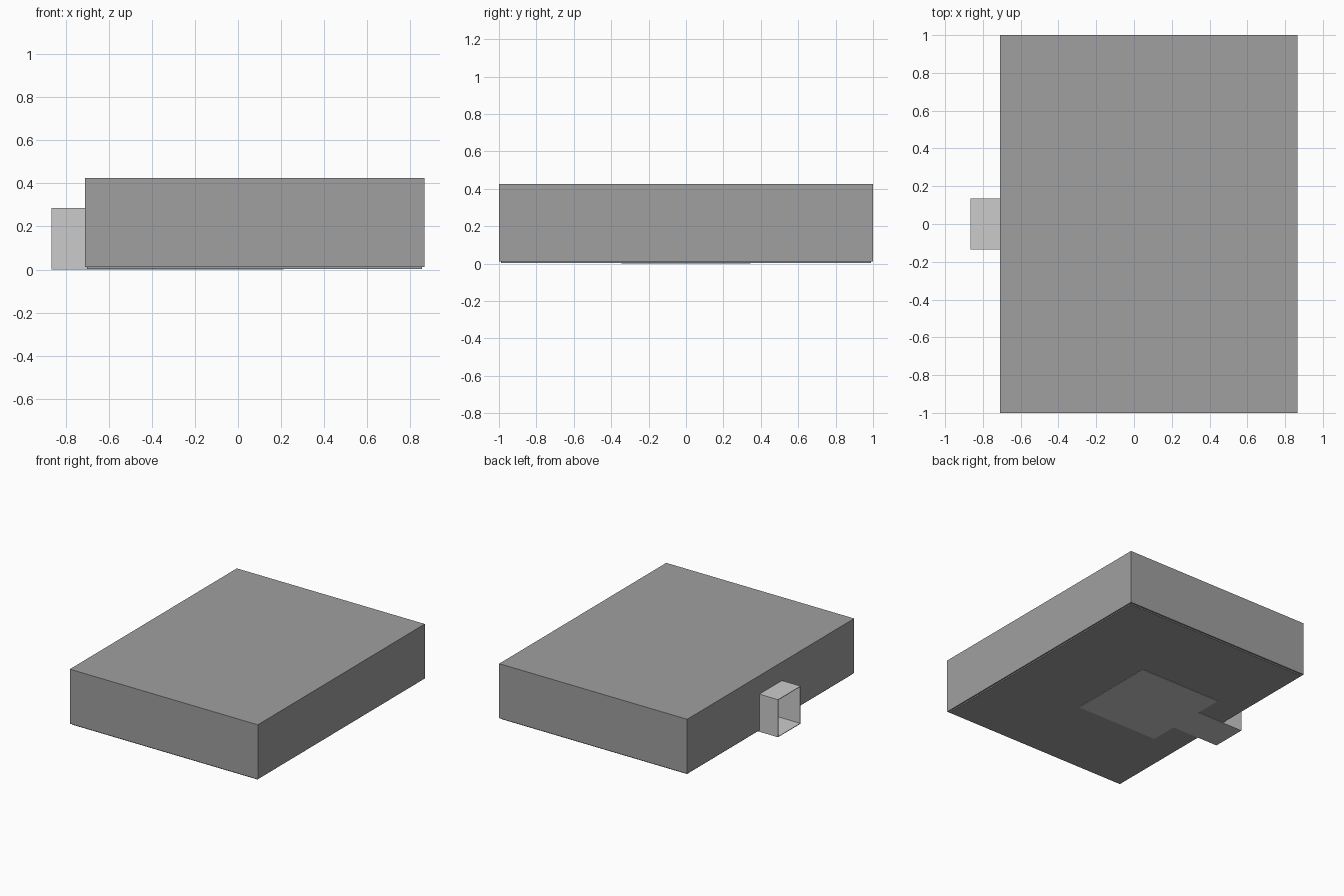
import bpy, bmesh

if "Cube" in bpy.data.objects:
    bpy.data.objects.remove(bpy.data.objects["Cube"])

dark = bpy.data.materials.new("dark_grey")
dark.diffuse_color = (0.35, 0.35, 0.35, 1)
dark.use_nodes = True
dark.node_tree.nodes["Principled BSDF"].inputs["Base Color"].default_value = dark.diffuse_color


def add(name, bm, mat=None):
    bmesh.ops.recalc_face_normals(bm, faces=bm.faces)
    me = bpy.data.meshes.new(name)
    bm.to_mesh(me)
    bm.free()
    ob = bpy.data.objects.new(name, me)
    bpy.context.collection.objects.link(ob)
    if mat:
        me.materials.append(mat)
    return ob


def prism(outline, z0, z1):
    bm = bmesh.new()
    face = bm.faces.new([bm.verts.new((x, y, z0)) for x, y in outline])
    ext = bmesh.ops.extrude_face_region(bm, geom=[face], use_keep_orig=True)
    for v in ext["geom"]:
        if isinstance(v, bmesh.types.BMVert):
            v.co.z = z1
    return bm


def rect(x0, x1, y):
    return [(x0, -y), (x1, -y), (x1, y), (x0, y)]


def plan(mouth, neck, back, room_y, hall_y):
    half = [(mouth, -hall_y), (neck, -hall_y), (neck, -room_y), (back, -room_y)]
    return half + [(x, -y) for x, y in reversed(half)]


# Thin lining: entry passage leading into a room, open at the mouth
T = 0.006
bm = prism(plan(-0.866, -0.475, 0.21, 0.345, 0.135), 0, 0.285)
mouth = [f for f in bm.faces if all(v.co.x < -0.86 for v in f.verts)]
bmesh.ops.delete(bm, geom=mouth, context='FACES_ONLY')
lining = add("passage_and_room", bm)
solid = lining.modifiers.new("thickness", 'SOLIDIFY')
solid.thickness = T
solid.offset = -1

# Hollow cut through the surrounding mass where the lining sits
cutter = add("hollow_cutter", prism(
    plan(-0.95, -0.475 - T / 2 + T, 0.21 - T / 2, 0.345 - T / 2, 0.135 - T / 2),
    -0.1, 0.285 - T / 2))
cutter.hide_render = True
cutter.hide_viewport = True

# Surrounding block, with a slightly inset base plate
block = add("outer_block", prism(rect(-0.71, 0.866, 1.0), 0.012, 0.425), dark)
base = add("base_plate", prism(rect(-0.70, 0.855, 0.988), 0.003, 0.012), dark)
for ob in (block, base):
    cut = ob.modifiers.new("hollow", 'BOOLEAN')
    cut.object = cutter
    cut.operation = 'DIFFERENCE'
    cut.solver = 'EXACT'
